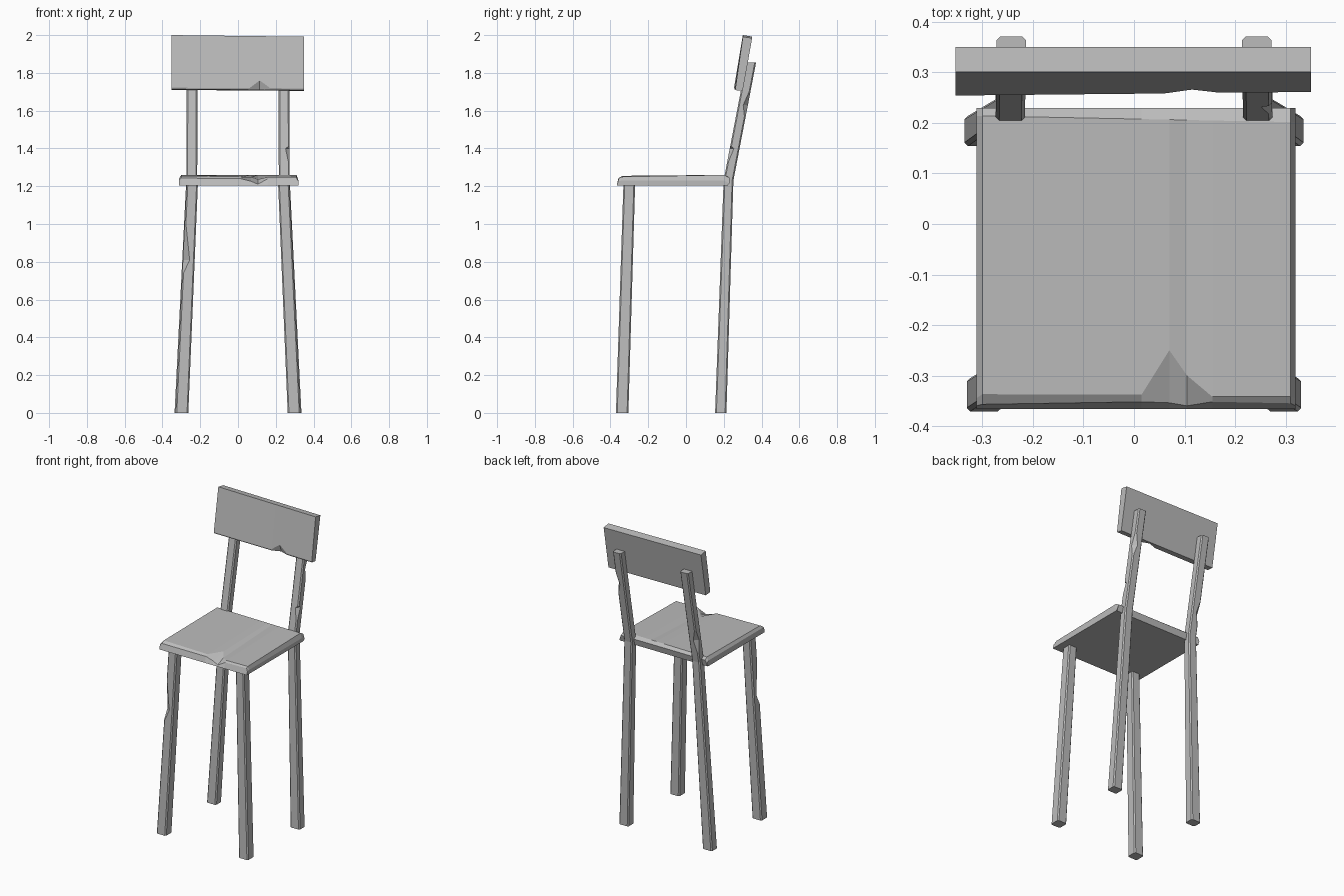
import bpy
import bmesh

cube = bpy.data.objects.get("Cube")
if cube:
    bpy.data.objects.remove(cube, do_unlink=True)

grey = bpy.data.materials.new("worn grey")
grey.use_nodes = True
COLOUR = (0.5, 0.5, 0.5, 1)
grey.diffuse_color = COLOUR
grey.node_tree.nodes["Principled BSDF"].inputs["Base Color"].default_value = COLOUR


def loft(name, rings):
    """Skin a list of equal-length point rings and cap both ends."""
    bm = bmesh.new()
    rows = [[bm.verts.new(p) for p in ring] for ring in rings]
    n = len(rows[0])
    for a, b in zip(rows, rows[1:]):
        for i in range(n):
            j = (i + 1) % n
            bm.faces.new((a[i], a[j], b[j], b[i]))
    bm.faces.new(rows[0])
    bm.faces.new(rows[-1])
    bmesh.ops.recalc_face_normals(bm, faces=bm.faces)
    mesh = bpy.data.meshes.new(name)
    bm.to_mesh(mesh)
    bm.free()
    obj = bpy.data.objects.new(name, mesh)
    mesh.materials.append(grey)
    bpy.context.collection.objects.link(obj)
    return obj


CORNERS = ((1, 1), (-1, 1), (-1, -1), (1, -1))


def section_at(path, z):
    for a, b in zip(path, path[1:]):
        if z <= b[0]:
            t = (z - a[0]) / (b[0] - a[0])
            return [p + (q - p) * t for p, q in zip(a, b)]
    return list(path[-1])


def beam(name, path, side, chips=(), chamfer=0.007):
    """Chamfered beam along (z, x, y, half x, half y); chips are
    (corner, z below, z deepest, z above, depth)."""
    levels = {p[0] for p in path}
    for chip in chips:
        levels.update(chip[1:4])
    rings = []
    for z in sorted(levels):
        _, x, y, hx, hy = section_at(path, z)
        ring = []
        for sx, sy in CORNERS:
            cut = chamfer
            for corner, _, deepest, _, depth in chips:
                if corner == (sx, sy) and z == deepest:
                    cut = depth
            pair = [(sx * hx, sy * (hy - cut)), (sx * (hx - cut), sy * hy)]
            if sx * sy < 0:
                pair.reverse()
            ring += [(side * x + px, y + py, z) for px, py in pair]
        rings.append(ring)
    return loft(name, rings)


# Splayed legs; the rear pair bends back and carries on as the back posts
front_path = [(0, 0.297, -0.338, 0.034, 0.033), (1.22, 0.242, -0.3, 0.03, 0.031)]
rear_path = [(0, 0.302, 0.184, 0.034, 0.03), (1.23, 0.245, 0.225, 0.029, 0.026),
             (1.855, 0.243, 0.345, 0.029, 0.026)]
beam("front_right_leg", front_path, -1, [((-1, -1), 0.74, 0.81, 1.0, 0.036)])
beam("front_left_leg", front_path, 1)
beam("rear_right_leg", rear_path, -1, [((-1, 1), 1.3, 1.38, 1.45, 0.025)])
beam("rear_left_leg", rear_path, 1, [((1, 1), 1.57, 1.63, 1.7, 0.025),
                                     ((1, -1), 1.33, 1.4, 1.41, 0.022)])


# Seat slab with worn rim: (x, front lip y, lip z, top front y, top z)
seat_columns = [
    (-0.312, -0.36, 1.235, -0.345, 1.24),
    (-0.3, -0.357, 1.243, -0.337, 1.255),
    (0.015, -0.352, 1.24, -0.338, 1.25),
    (0.07, -0.354, 1.226, -0.25, 1.249),
    (0.105, -0.36, 1.211, -0.3, 1.236),
    (0.155, -0.352, 1.238, -0.342, 1.248),
    (0.31, -0.355, 1.243, -0.342, 1.25),
    (0.32, -0.36, 1.225, -0.345, 1.23),
]
seat_rings = []
for x, lip_y, lip_z, top_y, top_z in seat_columns:
    back = 0.208 - 0.02 * x
    rear_z = 1.26 if abs(x) < 0.311 else top_z
    seat_rings.append([(x, -0.366, 1.204), (x, lip_y, lip_z), (x, top_y, top_z),
                       (x, back, rear_z), (x, 0.23, rear_z - 0.015),
                       (x, 0.22, 1.204)])
loft("seat", seat_rings)

# Leaning backrest with a chipped lower edge: (x, chip height)
backrest_rings = []
for x, chip in [(-0.353, 0.008), (0.06, 0.008), (0.115, 0.05),
                (0.17, 0.01), (0.35, 0.008)]:
    drop = 0.008 * (x + 0.353)
    low, high = 1.714 - drop, 2.0 - 1.5 * drop
    face_y = 0.253 + 0.01 * (x + 0.353)
    backrest_rings.append([(x, face_y + chip * 0.5, low),
                           (x, face_y + chip * 0.17, low + chip),
                           (x, 0.301, high), (x, 0.35, high - 0.008),
                           (x, 0.3, low - 0.004)])
loft("backrest", backrest_rings)
